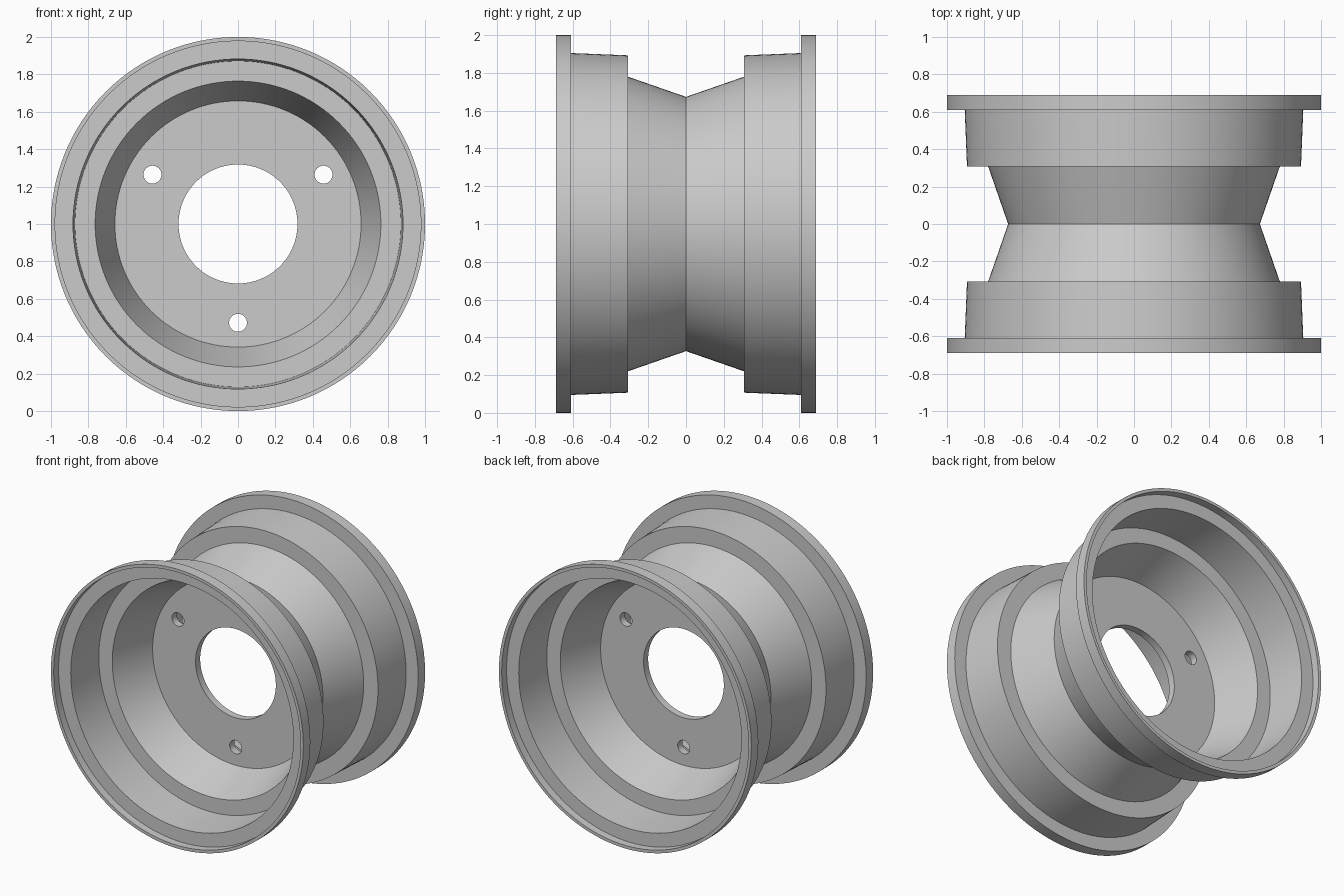
import bpy, bmesh, math
from mathutils import Matrix, Vector

if "Cube" in bpy.data.objects:
    bpy.data.objects.remove(bpy.data.objects["Cube"], do_unlink=True)

SEGMENTS = 128
AXLE = Vector((0, 0, 1))   # wheel centre; the axle runs along y

grey = bpy.data.materials.new("metal grey")
grey.use_nodes = True
colour = (0.6, 0.6, 0.6, 1)
grey.diffuse_color = colour
grey.node_tree.nodes["Principled BSDF"].inputs["Base Color"].default_value = colour


def make_object(name, bm):
    bmesh.ops.recalc_face_normals(bm, faces=bm.faces)
    mesh = bpy.data.meshes.new(name)
    bm.to_mesh(mesh)
    bm.free()
    obj = bpy.data.objects.new(name, mesh)
    bpy.context.collection.objects.link(obj)
    mesh.materials.append(grey)
    return obj


def lathe(name, profile):
    """Revolve a closed (radius, y) loop around the axle."""
    bm = bmesh.new()
    verts = [bm.verts.new(AXLE + Vector((r, y, 0))) for r, y in profile]
    edges = [bm.edges.new((v, verts[i - 1])) for i, v in enumerate(verts)]
    bmesh.ops.spin(bm, geom=verts + edges, cent=AXLE, axis=(0, 1, 0),
                   angle=math.tau, steps=SEGMENTS, use_merge=True)
    bmesh.ops.remove_doubles(bm, verts=bm.verts, dist=1e-4)
    return make_object(name, bm)


def smooth(obj):
    bpy.ops.object.select_all(action='DESELECT')
    obj.select_set(True)
    bpy.context.view_layer.objects.active = obj
    bpy.ops.object.shade_smooth_by_angle(angle=math.radians(25))


# Stepped rim shell: half sections from the waist out to the lip, mirrored
outer = [(0.673, 0), (0.78, 0.308), (0.893, 0.308), (0.905, 0.61),
         (1.0, 0.61), (1.0, 0.689)]
inner = [(0.978, 0.689), (0.978, 0.633), (0.882, 0.633), (0.871, 0.331),
         (0.764, 0.331), (0.649, 0)]
half = outer + inner
mirrored = [(r, -y) for r, y in reversed(half[1:-1])]
rim = lathe("rim", half + mirrored)

# Centre disc with the large axle hole
thick = 0.026
disc = lathe("centre_disc", [(0.318, -thick), (0.66, -thick),
                             (0.66, thick), (0.318, thick)])

# Three bolt holes cut through the disc
bm = bmesh.new()
for degrees in (30, 150, 270):
    a = math.radians(degrees)
    spot = AXLE + 0.528 * Vector((math.cos(a), 0, math.sin(a)))
    bmesh.ops.create_cone(bm, cap_ends=True, segments=32, radius1=0.048,
                          radius2=0.048, depth=0.3,
                          matrix=Matrix.Translation(spot) @ Matrix.Rotation(math.pi / 2, 4, 'X'))
cutter = make_object("bolt_hole_cutter", bm)
cutter.hide_render = True
cut = disc.modifiers.new("bolt holes", 'BOOLEAN')
cut.operation = 'DIFFERENCE'
cut.solver = 'EXACT'
cut.object = cutter
bpy.context.view_layer.objects.active = disc
bpy.ops.object.modifier_apply(modifier=cut.name)
bpy.data.objects.remove(cutter, do_unlink=True)

for part in (rim, disc):
    smooth(part)
